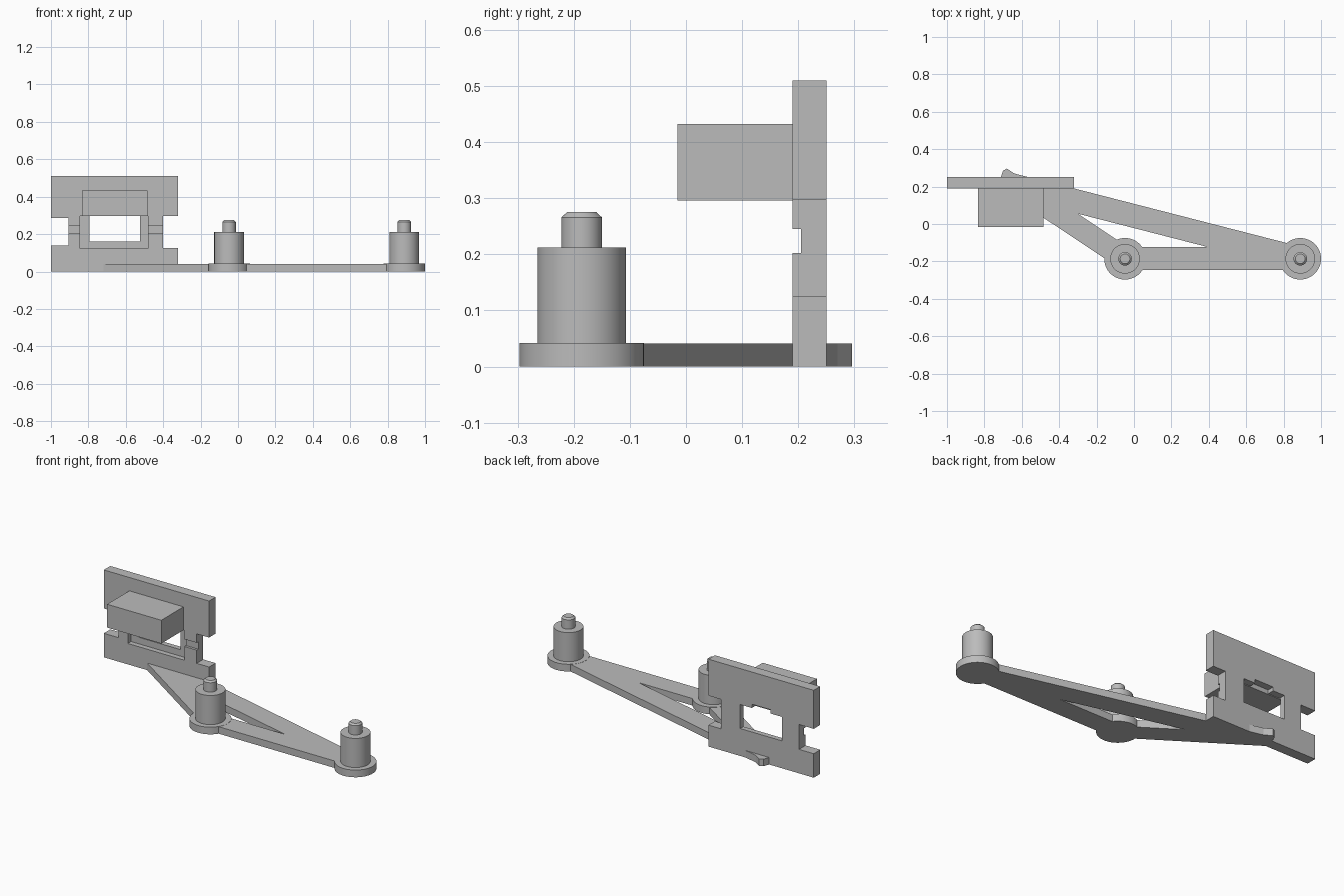
import bpy, bmesh, math

cube = bpy.data.objects.get("Cube")
if cube:
    bpy.data.objects.remove(cube)

grey = bpy.data.materials.new("plain grey")
grey.use_nodes = True
grey.diffuse_color = (0.5, 0.5, 0.5, 1)
grey.node_tree.nodes["Principled BSDF"].inputs["Base Color"].default_value = (0.5, 0.5, 0.5, 1)


def finish(name, bm):
    bmesh.ops.recalc_face_normals(bm, faces=bm.faces)
    mesh = bpy.data.meshes.new(name)
    bm.to_mesh(mesh)
    bm.free()
    mesh.materials.append(grey)
    ob = bpy.data.objects.new(name, mesh)
    bpy.context.collection.objects.link(ob)
    return ob


def prism(name, points, z0, z1):
    bm = bmesh.new()
    face = bm.faces.new([bm.verts.new((x, y, z0)) for x, y in points])
    ext = bmesh.ops.extrude_face_region(bm, geom=[face], use_keep_orig=True)
    top = [v for v in ext["geom"] if isinstance(v, bmesh.types.BMVert)]
    bmesh.ops.translate(bm, verts=top, vec=(0, 0, z1 - z0))
    return finish(name, bm)


def box(name, x, y, z):
    corners = [(x[0], y[0]), (x[1], y[0]), (x[1], y[1]), (x[0], y[1])]
    return prism(name, corners, *z)


def cut(target, cutter):
    # Apply the cut, then drop the helper
    cutter.hide_render = True
    mod = target.modifiers.new("cut", 'BOOLEAN')
    mod.operation = 'DIFFERENCE'
    mod.solver = 'EXACT'
    mod.object = cutter
    bpy.ops.object.select_all(action='DESELECT')
    bpy.context.view_layer.objects.active = target
    target.select_set(True)
    bpy.ops.object.modifier_apply(modifier=mod.name)
    bpy.data.objects.remove(cutter)


def lathe(name, profile, centre):
    bm = bmesh.new()
    verts = [bm.verts.new((r, 0, z)) for r, z in profile]
    edges = [bm.edges.new(pair) for pair in zip(verts, verts[1:])]
    bmesh.ops.spin(bm, geom=verts + edges, axis=(0, 0, 1), cent=(0, 0, 0),
                   angle=math.tau, steps=64)
    bmesh.ops.remove_doubles(bm, verts=bm.verts, dist=0.0001)
    ob = finish(name, bm)
    ob.location = (*centre, 0)
    bpy.ops.object.select_all(action='DESELECT')
    bpy.context.view_layer.objects.active = ob
    ob.select_set(True)
    bpy.ops.object.shade_smooth_by_angle(angle=math.radians(30))
    return ob


# Upright plate with side notches, front recess, window and cross groove
plate = box("upright_plate", (-1, -0.32), (0.19, 0.25), (0, 0.51))
through = (0.1, 0.3)
for x, y, z in [
    ((-1.1, -0.905), through, (0.14, 0.285)),
    ((-0.4, -0.2), through, (0.125, 0.297)),
    ((-0.845, -0.48), (0.1, 0.22), (0.122, 0.296)),
    ((-0.795, -0.525), through, (0.16, 0.3)),
    ((-0.72, -0.6), through, (0.25, 0.322)),
    ((-1.1, -0.2), (0.1, 0.205), (0.202, 0.245)),
]:
    cut(plate, box("cutter", x, y, z))

# Block standing out from the front of the plate
box("front_block", (-0.835, -0.485), (-0.015, 0.21), (0.296, 0.432))

# Flat base arm with its triangular opening
arm = prism("base_arm", [
    (-0.048, -0.245), (0.888, -0.245), (0.888, -0.12), (0.81, -0.1),
    (-0.32, 0.19), (-0.57, 0.252), (-0.64, 0.27), (-0.68, 0.296),
    (-0.7, 0.285), (-0.712, 0.25), (-0.735, 0.205), (-0.72, 0.19),
    (-0.155, -0.185)], 0, 0.041)
cut(arm, prism("cutter", [
    (-0.3, 0.055), (-0.09, -0.085), (-0.048, -0.122), (0.39, -0.122)], -0.1, 0.1))

# Two stepped posts with round feet and chamfered pins
post = [(0, 0), (0.111, 0), (0.111, 0.042), (0.079, 0.042), (0.079, 0.212),
        (0.036, 0.212), (0.036, 0.266), (0.026, 0.275), (0, 0.275)]
for name, x in (("inner_post", -0.048), ("outer_post", 0.889)):
    lathe(name, post, (x, -0.186))
